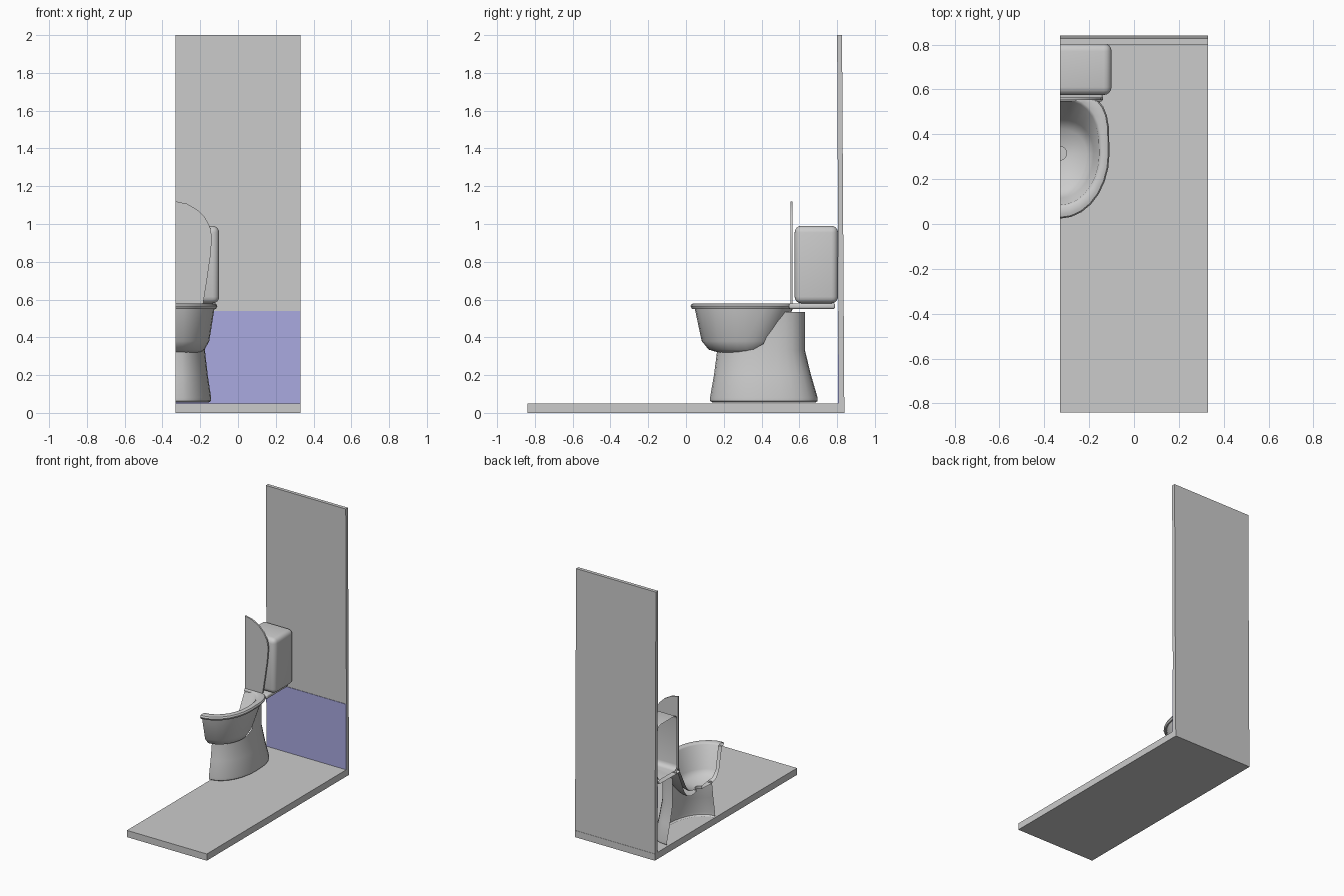
import bpy, bmesh, math
from mathutils import Vector

if "Cube" in bpy.data.objects:
    bpy.data.objects.remove(bpy.data.objects["Cube"])

CUT = -0.33          # the toilet is sliced along this plane
N = 14               # segments per half ring


def finish(name, bm, smooth=None):
    me = bpy.data.meshes.new(name)
    bm.to_mesh(me)
    bm.free()
    ob = bpy.data.objects.new(name, me)
    bpy.context.collection.objects.link(ob)
    if smooth:
        bpy.ops.object.select_all(action='DESELECT')
        bpy.context.view_layer.objects.active = ob
        ob.select_set(True)
        bpy.ops.object.shade_smooth_by_angle(angle=math.radians(smooth))
    return ob


def prism(name, pts, axis_vec, to3d, smooth=None):
    """Extrude a 2D outline along a vector."""
    bm = bmesh.new()
    f = bm.faces.new([bm.verts.new(to3d(*p)) for p in pts])
    r = bmesh.ops.extrude_face_region(bm, geom=[f])
    vs = [g for g in r['geom'] if isinstance(g, bmesh.types.BMVert)]
    bmesh.ops.translate(bm, verts=vs, vec=axis_vec)
    bmesh.ops.recalc_face_normals(bm, faces=bm.faces)
    return finish(name, bm, smooth)


def half_box(name, half_w, y0, y1, z0, z1, bevel):
    """Rounded box centred on the cut plane, with its left half removed."""
    bm = bmesh.new()
    bmesh.ops.create_cube(bm, size=1)
    for v in bm.verts:
        v.co = Vector((CUT + v.co.x * 2 * half_w,
                       (y0 + y1) / 2 + v.co.y * (y1 - y0),
                       (z0 + z1) / 2 + v.co.z * (z1 - z0)))
    bmesh.ops.bevel(bm, geom=bm.edges[:], offset=bevel, segments=4,
                    profile=0.5, affect='EDGES')
    bmesh.ops.bisect_plane(bm, geom=bm.verts[:] + bm.edges[:] + bm.faces[:],
                           plane_co=(CUT, 0, 0), plane_no=(1, 0, 0), clear_inner=True)
    return finish(name, bm, 40)


def half_ring(yc, front, back, w, p):
    """Half oval from front to back; p < 1 squares off the rear."""
    pts = []
    for i in range(N + 1):
        t = math.pi * i / N
        s, c = max(0, math.sin(t)), math.cos(t)
        if c > 0:
            pts.append((CUT + w * s, yc - front * c))
        else:
            pts.append((CUT + w * s ** p, yc + back * abs(c) ** p))
    return pts


def loft(name, rings, closed=False):
    bm = bmesh.new()
    rows = [[bm.verts.new(co) for co in r] for r in rings]
    if closed:
        rows.append(rows[0])
    for a, b in zip(rows, rows[1:]):
        for j in range(len(a) - 1):
            bm.faces.new((a[j], a[j + 1], b[j + 1], b[j]))
    return finish(name, bm, 45)


# Floor slab and slightly leaning wall
prism("floor", [(-0.84, 0), (0.84, 0), (0.84, 0.05), (-0.84, 0.05)],
      (0.66, 0, 0), lambda y, z: (CUT, y, z))
prism("wall", [(0.81, 0.05), (0.838, 0.05), (0.826, 2), (0.80, 2)],
      (0.66, 0, 0), lambda y, z: (CUT, y, z))

# Blue panel on the lower wall
panel = prism("wall_panel", [(0.806, 0.05), (0.81, 0.05), (0.808, 0.54), (0.804, 0.54)],
              (0.66, 0, 0), lambda y, z: (CUT, y, z))
blue = bpy.data.materials.new("panel_blue")
blue.diffuse_color = (0.4, 0.4, 0.75, 1)
blue.use_nodes = True
blue.node_tree.nodes["Principled BSDF"].inputs["Base Color"].default_value = blue.diffuse_color
panel.data.materials.append(blue)

# Water tank and the ledge beneath it
half_box("tank", 0.23, 0.575, 0.805, 0.58, 0.99, 0.035)
half_box("tank_ledge", 0.19, 0.545, 0.79, 0.55, 0.58, 0.011)

# Raised lid
prism("lid", [(-0.33, 0.575), (-0.185, 0.575), (-0.165, 0.70), (-0.146, 0.83),
              (-0.138, 0.93), (-0.148, 0.985), (-0.175, 1.035), (-0.215, 1.075),
              (-0.27, 1.107), (-0.33, 1.12)],
      (0, 0.012, 0), lambda x, z: (x, 0.552, z), 35)

# Bowl: outer wall, rolled rim, inner wall, drain hole (z, front, back, width, squareness)
BOWL = [(0.325, 0.03, 0.03, 0.03, 1), (0.32, 0.145, 0.10, 0.13, 1),
        (0.335, 0.195, 0.14, 0.153, 1), (0.38, 0.232, 0.175, 0.178, 0.9),
        (0.55, 0.268, 0.25, 0.205, 0.65), (0.551, 0.283, 0.265, 0.214, 0.6),
        (0.565, 0.291, 0.27, 0.221, 0.55), (0.577, 0.285, 0.265, 0.215, 0.55),
        (0.58, 0.272, 0.26, 0.205, 0.6), (0.58, 0.243, 0.245, 0.185, 0.75),
        (0.57, 0.23, 0.238, 0.175, 0.8), (0.40, 0.20, 0.15, 0.15, 0.9),
        (0.36, 0.16, 0.11, 0.12, 1), (0.345, 0.03, 0.03, 0.03, 1)]
loft("bowl", [[(x, y, z) for x, y in half_ring(0.315, f, b, w, p)]
              for z, f, b, w, p in BOWL], closed=True)

# Pedestal shell; the rear rises up behind the bowl (z, front y, back y, width)
PEDESTAL = [(0.055, 0.14, 0.685, 0.175), (0.063, 0.128, 0.697, 0.187),
            (0.08, 0.127, 0.697, 0.188), (0.2, 0.148, 0.662, 0.17),
            (0.33, 0.165, 0.63, 0.155)]
rings = [[(x, y, z) for x, y in half_ring(0.41, 0.41 - a, b - 0.41, w, 0.75)]
         for z, a, b, w in PEDESTAL]
top = []
for x, y, z in rings[-1]:
    k = min(1, max(0, (y - 0.38) / 0.12))
    top.append((x, y, 0.335 + 0.2 * k * k * (3 - 2 * k)))
rings.append(top)
loft("pedestal", rings)
